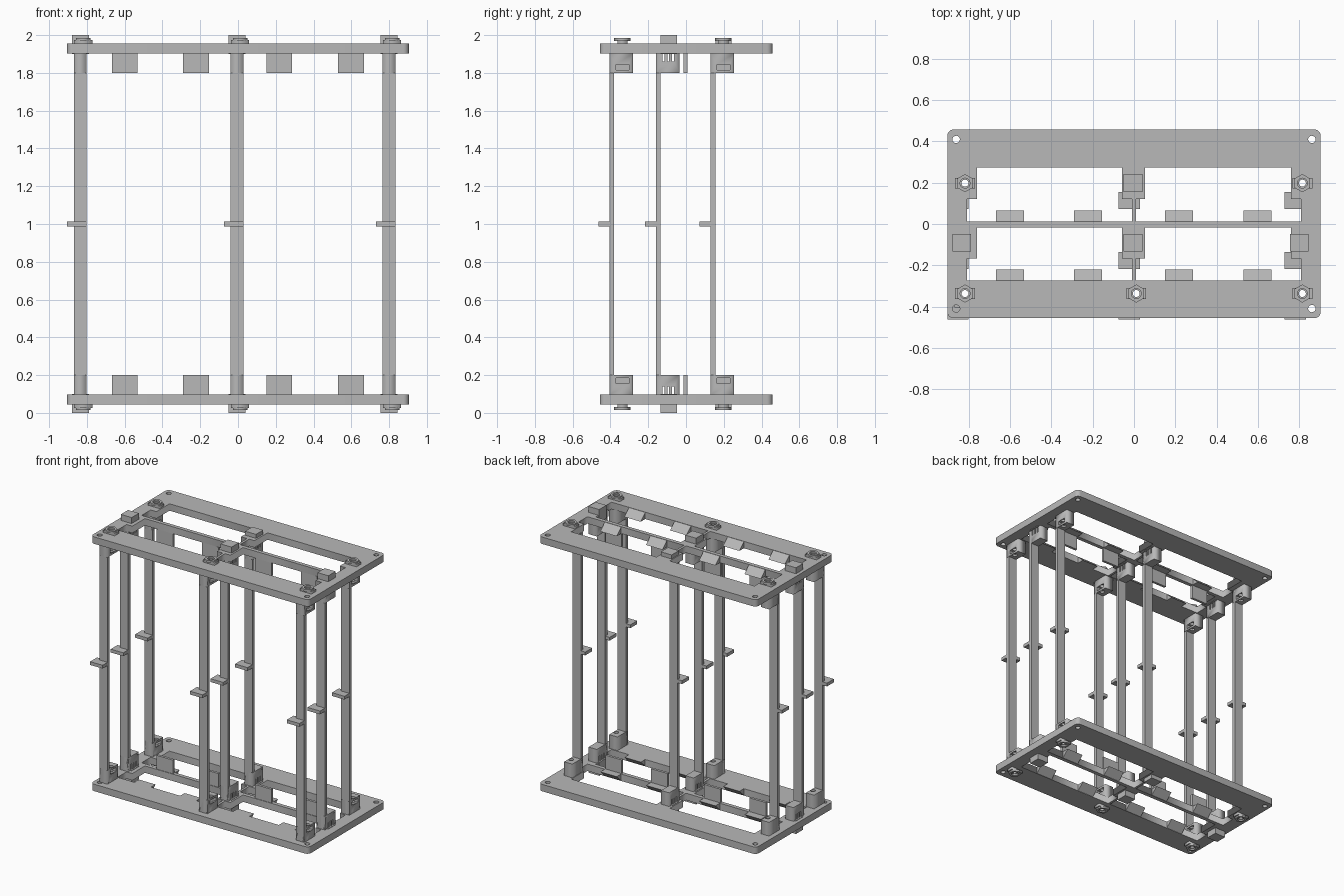
import bpy
import math

if "Cube" in bpy.data.objects:
    bpy.data.objects.remove(bpy.data.objects["Cube"])

grey = bpy.data.materials.new("neutral grey")
grey.use_nodes = True
COLOUR = (0.48, 0.48, 0.48, 1)
grey.diffuse_color = COLOUR
grey.node_tree.nodes["Principled BSDF"].inputs["Base Color"].default_value = COLOUR


def ring(cx, cy, r, n=20, turn=0.0):
    return [(cx + r * math.cos(turn + math.tau * i / n),
             cy + r * math.sin(turn + math.tau * i / n)) for i in range(n)]


def rect(x0, x1, y0, y1):
    return [(x0, y0), (x1, y0), (x1, y1), (x0, y1)]


def round_rect(x0, x1, y0, y1, r, steps=5):
    corners = [(x1 - r, y1 - r), (x0 + r, y1 - r), (x0 + r, y0 + r), (x1 - r, y0 + r)]
    return [(cx + r * math.cos(math.pi / 2 * (q + k / steps)),
             cy + r * math.sin(math.pi / 2 * (q + k / steps)))
            for q, (cx, cy) in enumerate(corners) for k in range(steps + 1)]


def prism(name, loops, z0, z1):
    """Extrude an outline with holes between two heights."""
    curve = bpy.data.curves.new(name, "CURVE")
    curve.dimensions = "2D"
    curve.fill_mode = "BOTH"
    curve.extrude = abs(z1 - z0) / 2
    for loop in loops:
        spline = curve.splines.new("POLY")
        spline.points.add(len(loop) - 1)
        for point, (x, y) in zip(spline.points, loop):
            point.co = (x, y, 0, 1)
        spline.use_cyclic_u = True
    obj = bpy.data.objects.new(name, curve)
    bpy.context.collection.objects.link(obj)
    obj.location.z = (z0 + z1) / 2
    bpy.ops.object.select_all(action="DESELECT")
    obj.select_set(True)
    bpy.context.view_layer.objects.active = obj
    bpy.ops.object.convert(target="MESH")
    obj = bpy.context.view_layer.objects.active
    obj.data.materials.clear()
    obj.data.materials.append(grey)
    return obj


def mesh_part(name, verts, faces):
    mesh = bpy.data.meshes.new(name)
    mesh.from_pydata(verts, [], faces)
    mesh.materials.append(grey)
    obj = bpy.data.objects.new(name, mesh)
    bpy.context.collection.objects.link(obj)
    return obj


def box(name, x0, x1, y0, y1, z0, z1):
    z0, z1 = min(z0, z1), max(z0, z1)
    verts = [(x, y, z) for z in (z0, z1) for x, y in rect(x0, x1, y0, y1)]
    faces = [(3, 2, 1, 0), (4, 5, 6, 7)]
    faces += [(i, (i + 1) % 4, (i + 1) % 4 + 4, i + 4) for i in range(4)]
    return mesh_part(name, verts, faces)


def wedge(name, x0, x1, y, reach, z_out, z_in):
    """Ramp from the outer plate face out to the inner plate face."""
    section = [(y, z_out), (y, z_in), (y + reach, z_in)]
    if z_out < z_in:
        section.reverse()
    verts = [(x, *p) for x in (x0, x1) for p in section]
    return mesh_part(name, verts, [(2, 1, 0), (3, 4, 5), (0, 1, 4, 3),
                                   (1, 2, 5, 4), (2, 0, 3, 5)])


def carve(obj, cutter):
    cutter.hide_render = True
    mod = obj.modifiers.new("cut", "BOOLEAN")
    mod.operation = "DIFFERENCE"
    mod.solver = "EXACT"
    mod.object = cutter
    bpy.context.view_layer.objects.active = obj
    bpy.ops.object.modifier_apply(modifier=mod.name)
    bpy.data.objects.remove(cutter)


POST_X = (-0.835, -0.005, 0.80)
POST_Y = (-0.405, -0.16, 0.13)
CLIP_X = (-0.6, -0.222, 0.218, 0.598)
HALF = 0.034
HOLE = 0.017


def is_clip(i, j):
    return j == 1 or (i == 1 and j == 2)


def window(y_wide, y_step, y_far, a, b, wide_a, wide_b):
    return [(wide_a, y_wide), (wide_b, y_wide), (wide_b, y_step), (b, y_step),
            (b, y_far), (a, y_far), (a, y_step), (wide_a, y_step)]


# Outlines shared by both end plates
plate_loops = [round_rect(-0.905, 0.905, -0.456, 0.458, 0.03)]
for y_wide, y_step, y_far in ((0.013, 0.12, 0.275), (-0.273, -0.166, -0.016)):
    plate_loops.append(window(y_wide, y_step, y_far, -0.762, -0.058, -0.81, -0.009))
    plate_loops.append(window(y_wide, y_step, y_far, 0.053, 0.762, 0.009, 0.81))
for x in (-0.862, 0.862):
    for y in (-0.41, 0.41):
        plate_loops.append(ring(x, y, 0.018))
for i, px in enumerate(POST_X):
    for j, py in enumerate(POST_Y):
        if not is_clip(i, j):
            plate_loops.append(ring(px + 0.016, py + 0.068, HOLE))

# Both ends are built alike, measuring depth inward from the outer face
for end in ("bottom", "top"):
    def z(depth):
        return depth if end == "bottom" else 2 - depth

    prism(f"{end}_plate", plate_loops, z(0.045), z(0.097))

    # Ramps along the window edges and guide panels on the divider
    for cx in CLIP_X:
        for y in (-0.274, 0.012):
            wedge(f"{end}_ramp", cx - 0.068, cx + 0.068, y, 0.054, z(0.046), z(0.097))
        box(f"{end}_guide_panel", cx - 0.068, cx + 0.068, -0.012, 0.007,
            z(0.095), z(0.2))

    for i, px in enumerate(POST_X):
        for j, py in enumerate(POST_Y):
            outline = rect(px - HALF, px + HALF, py, py + 0.125)
            if is_clip(i, j):
                # Snap block with spring slits and a tab through the plate
                block = prism(f"{end}_snap_block", [outline], z(0.097), z(0.2))
                for dy in (0.04, 0.066, 0.092):
                    carve(block, box("slit_cutter", px - 0.1, px + 0.1,
                                     py + dy - 0.005, py + dy + 0.005,
                                     z(0.09), z(0.14)))
                box(f"{end}_snap_tab", px - 0.045, px + 0.045, py + 0.026,
                    py + 0.112, z(0.0 if j == 1 else 0.015), z(0.1))
            else:
                # Bolted block with a side pocket for a captive nut
                sx, sy = px + 0.016, py + 0.068
                hole = ring(sx, sy, HOLE)
                block = prism(f"{end}_bolt_block", [outline, hole], z(0.097), z(0.2))
                carve(block, box("pocket_cutter", px - 0.021, px + 0.1, sy - 0.034,
                                 sy + 0.034, z(0.155), z(0.185)))
                prism(f"{end}_washer_bar",
                      [rect(sx - 0.048, sx + 0.048, sy - 0.026, sy + 0.026), hole],
                      z(0.026), z(0.046))
                prism(f"{end}_hex_nut",
                      [ring(sx, sy, 0.044, 6, math.pi / 2), ring(sx, sy, 0.024)],
                      z(0.015), z(0.03))

# Upright strips with a small locating tab at mid height
for px in POST_X:
    for py in POST_Y:
        box("upright_post", px - HALF, px + HALF, py, py + 0.025, 0.097, 1.903)
        box("mid_tab", px - 0.07, px + HALF, py - 0.058, py + 0.024, 0.988, 1.013)
